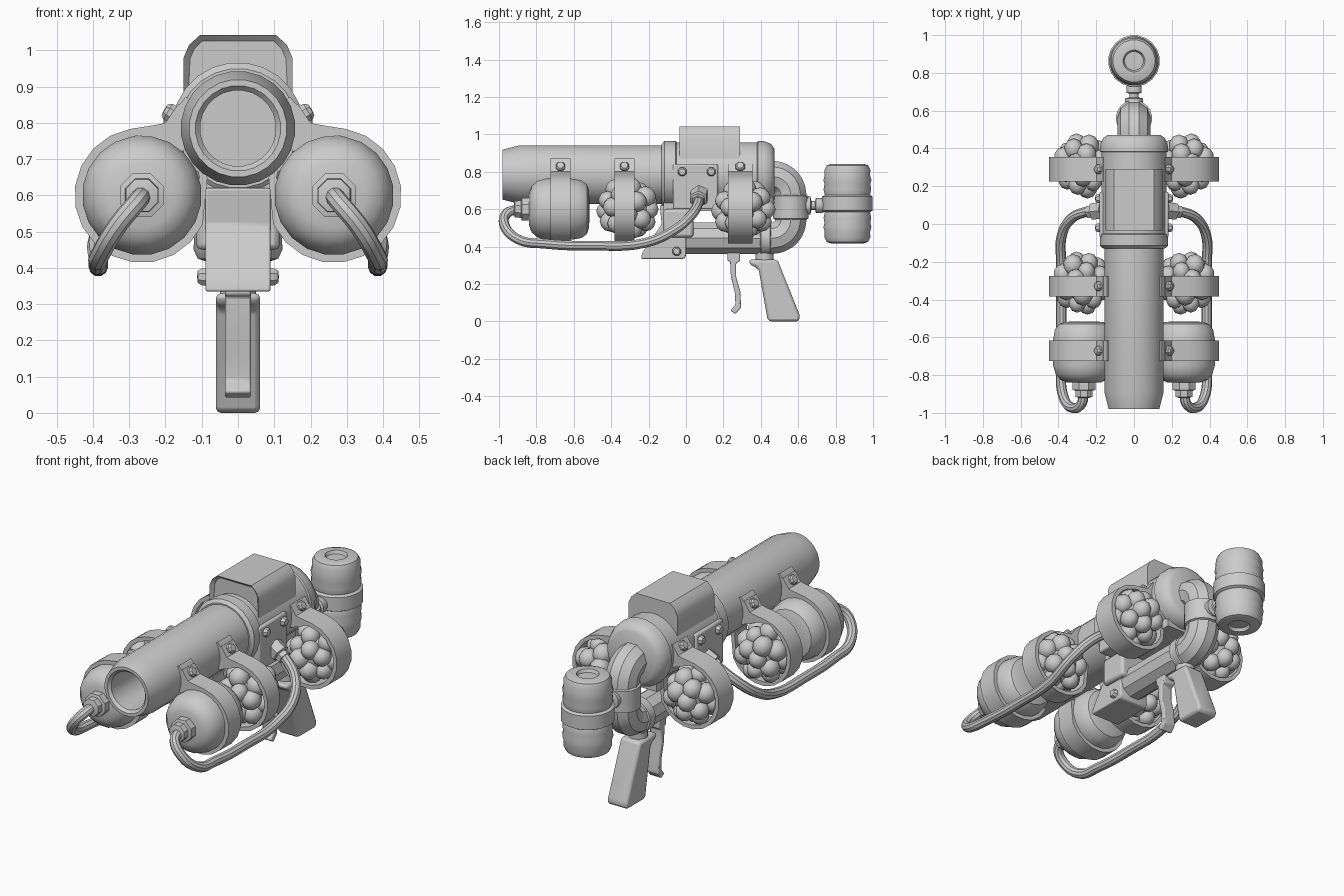
import bpy, bmesh, math, random
from mathutils import Vector

if "Cube" in bpy.data.objects:
    bpy.data.objects.remove(bpy.data.objects["Cube"])

random.seed(4)


def finish(name, bm, bevel=0, mirror=False):
    bmesh.ops.remove_doubles(bm, verts=bm.verts, dist=1e-5)
    bmesh.ops.recalc_face_normals(bm, faces=bm.faces)
    me = bpy.data.meshes.new(name)
    bm.to_mesh(me)
    bm.free()
    ob = bpy.data.objects.new(name, me)
    bpy.context.collection.objects.link(ob)
    if bevel:
        m = ob.modifiers.new("bevel", 'BEVEL')
        m.width, m.segments, m.limit_method = bevel, 2, 'ANGLE'
    if mirror:
        ob.modifiers.new("mirror", 'MIRROR')
    return ob


def lathe(name, profile, loc, axis, segs=20, mirror=False):
    """Revolve (radius, height) pairs about an axis through loc."""
    q = Vector(axis).to_track_quat('Z', 'Y')
    bm = bmesh.new()
    rings = []
    for r, h in profile:
        rings.append([bm.verts.new(Vector(loc) + q @ Vector((
            r * math.cos((i + .5) * math.tau / segs), r * math.sin((i + .5) * math.tau / segs), h)))
            for i in range(segs)])
    for a, b in zip(rings, rings[1:]):
        for i in range(segs):
            j = (i + 1) % segs
            bm.faces.new((a[i], a[j], b[j], b[i]))
    return finish(name, bm, mirror=mirror)


def prism(name, pts, axis, lo, hi, bevel=0, mirror=False, recess=None):
    """Extrude an outline along x (yz points) or y (xz points)."""
    def put(p, t):
        return (t, p[0], p[1]) if axis == 'x' else (p[0], t, p[1])
    bm = bmesh.new()
    a = [bm.verts.new(put(p, lo)) for p in pts]
    b = [bm.verts.new(put(p, hi)) for p in pts]
    front = bm.faces.new(a)
    bm.faces.new(b[::-1])
    for i in range(len(pts)):
        j = (i + 1) % len(pts)
        bm.faces.new((a[i], b[i], b[j], a[j]))
    bmesh.ops.recalc_face_normals(bm, faces=bm.faces)
    if recess:
        bmesh.ops.inset_region(bm, faces=[front], thickness=recess, depth=0)
        bmesh.ops.translate(bm, verts=front.verts, vec=(0, recess, 0))
    return finish(name, bm, bevel, mirror)


def tube(name, pts, radius, mirror=False, res=6):
    cu = bpy.data.curves.new(name, 'CURVE')
    cu.dimensions = '3D'
    cu.bevel_depth, cu.bevel_resolution, cu.resolution_u = radius, 3, res
    cu.use_fill_caps = True
    sp = cu.splines.new('BEZIER')
    sp.bezier_points.add(len(pts) - 1)
    for bp, p in zip(sp.bezier_points, pts):
        bp.co = p
        bp.handle_left_type = bp.handle_right_type = 'AUTO'
    ob = bpy.data.objects.new(name, cu)
    bpy.context.collection.objects.link(ob)
    bpy.ops.object.select_all(action='DESELECT')
    ob.select_set(True)
    bpy.context.view_layer.objects.active = ob
    bpy.ops.object.convert(target='MESH')
    ob = bpy.context.view_layer.objects.active
    if mirror:
        ob.modifiers.new("mirror", 'MIRROR')


def bolt(name, loc, axis, r=.025, mirror=True):
    lathe(name, [(0, -.02), (r, -.02), (r, .006), (r * .7, .016), (0, .018)], loc, axis, 8, mirror)


AX = .785            # barrel axis height
BX, BZ = .265, .6    # side bottle axis

# Hollow barrel and stepped receiver
lathe("barrel", [(0, -.2), (.105, -.2), (.105, -.965), (.118, -.98), (.135, -.98), (.158, -.89),
                 (.158, -.1), (0, -.1)], (0, 0, AX), (0, 1, 0), 24)
lathe("receiver", [(0, -.13), (.165, -.13), (.182, -.115), (.182, -.055), (.174, -.05), (.174, .38),
                   (.182, .385), (.18, .42), (.165, .455), (.14, .472), (0, .472)], (0, 0, AX), (0, 1, 0), 24)

# Raised top housing with a recessed front
prism("top_housing", [(-.15, .85), (.15, .85), (.15, .98), (.135, 1.015), (.105, 1.042), (-.105, 1.042),
                      (-.135, 1.015), (-.15, .98)], 'y', -.035, .29, recess=.018)

# Side plates with bolts
prism("side_plates", [(-.07, .6), (.17, .6), (.17, .84), (-.07, .84)], 'x', -.183, .183, .008)
for y in (-.02, .135):
    bolt("plate_bolts", (.188, y, .8), (1, 0, 0))
prism("receiver_underside", [(-.1, .68), (.1, .68), (.1, .59), (-.1, .59)], 'y', -.12, .4)

# Return pipe looping from the receiver back under the body
arc = [(0, .46 + .1 * math.sin(t), .675 + .1 * math.cos(t)) for t in (0, .5, 1.05, math.pi / 2)]
arc2 = [(0, .46 + .1 * math.cos(t), .545 - .1 * math.sin(t)) for t in (0, .5, 1.05, math.pi / 2)]
tube("return_pipe", [(0, .4, .775)] + arc + arc2 + [(0, .35, .445), (0, -.02, .445)], .088, res=4)
lathe("pipe_collar", [(.085, .545), (.096, .55), (.096, .67), (.085, .675)], (0, .56, 0), (0, 0, 1))
lathe("lower_pipe_ring", [(.08, .395), (.094, .4), (.094, .45), (.08, .455)], (0, 0, .445), (0, 1, 0))

# Front bracket that carries the lower pipe
prism("front_bracket", [(-.24, .335), (-.01, .335), (0, .35), (0, .62), (-.14, .62), (-.13, .52), (-.235, .365)],
      'x', -.09, .09, .006)
prism("bracket_cheeks", [(-.12, .45), (.04, .45), (.04, .6), (-.12, .6)], 'x', -.115, .115, .015)
bolt("bracket_bolts", (.095, -.05, .375), (1, 0, 0))

# Grip and trigger
prism("grip", [(.335, .33), (.49, .33), (.505, .29), (.61, .03), (.605, .003), (.59, 0), (.445, 0), (.435, .015),
               (.39, .27), (.375, .29), (.345, .3)], 'x', -.061, .061, .022)
lathe("grip_stem", [(.05, .31), (.05, .4)], (0, .42, 0), (0, 0, 1), 16)
prism("trigger", [(.22, .37), (.29, .37), (.29, .325), (.268, .31), (.268, .24), (.29, .16), (.295, .075),
                  (.265, .04), (.238, .058), (.264, .09), (.262, .15), (.24, .24), (.236, .32), (.222, .325)],
      'x', -.036, .036, .006)

# Rear canister with ribbed halves, middle band and connecting stub
half = [(.137, 0), (.137, .038), (.122, .046), (.129, .075), (.124, .105), (.13, .125), (.123, .15), (.124, .18),
        (.112, .205), (.09, .212), (.058, .212), (.05, .195), (0, .195)]
lathe("rear_canister", [(r, -h) for r, h in half[::-1]] + half[1:], (0, .863, .63), (0, 0, 1), 20)
lathe("canister_stub", [(.05, .62), (.05, .665), (.025, .67), (.025, .69), (.042, .695), (.042, .725), (.03, .75)],
      (0, 0, .62), (0, 1, 0), 12)

# Front bottles with hexagonal nozzles
lathe("side_bottles", [(0, -.84), (.09, -.838), (.125, -.825), (.152, -.795), (.165, -.75), (.165, -.61),
                       (.156, -.56), (.135, -.53), (.1, -.518), (0, -.515)], (BX, 0, BZ), (0, 1, 0), 20, True)
lathe("bottle_nozzles", [(.065, -.82), (.065, -.878), (.05, -.882), (.048, -.915), (.03, -.92), (0, -.92)],
      (BX, 0, BZ), (0, 1, 0), 8, True)

# Feed hoses from nozzles to side plates
tube("feed_hoses", [(.265, -.89, .6), (.28, -.955, .58), (.33, -.972, .52), (.378, -.9, .44), (.385, -.75, .415),
                    (.385, -.5, .405), (.385, -.22, .42), (.382, -.06, .49), (.33, .03, .57), (.25, .065, .635),
                    (.17, .075, .69)], .027, True)
lathe("hose_fittings", [(0, -.03), (.05, -.03), (.05, .03), (.037, .035), (.037, .06), (0, .06)],
      (.19, .07, .67), (.85, -.1, -.5), 6, True)


# Lumpy clusters held by the straps
def cluster(name, y, n=26):
    bm = bmesh.new()
    geo = bmesh.ops.create_icosphere(bm, subdivisions=2, radius=.13)
    for i in range(n):
        h = 1 - 2 * (i + .5) / n
        a = i * 2.39996
        d = Vector((math.sqrt(1 - h * h) * math.cos(a), h, math.sqrt(1 - h * h) * math.sin(a)))
        lump = bmesh.ops.create_icosphere(bm, subdivisions=2, radius=random.uniform(.05, .06))
        bmesh.ops.translate(bm, verts=lump['verts'], vec=d * random.uniform(.115, .128))
    for v in bm.verts:
        v.co = (v.co.x * .9 + .275, v.co.y + y, v.co.z * .97 + BZ)
    finish(name, bm, mirror=True)


cluster("front_clusters", -.31)
cluster("rear_clusters", .31)

# Straps: a thick ribbon round each bottle, bolted to the barrel
path = [(.135, .865), (.152, .845), (.172, .798), (.215, .785)]
path += [(BX + .175 * math.cos(math.radians(a)), BZ + .175 * math.sin(math.radians(a)))
         for a in range(80, -171, -18)]
path += [(BX - .175 * math.cos(.25), BZ + .05), (.1, .67)]
outer, inner = [], []
for i, p in enumerate(path):
    a, b = Vector(path[max(i - 1, 0)]), Vector(path[min(i + 1, len(path) - 1)])
    t = (b - a).normalized()
    n = Vector((-t.y, t.x)) * .011
    outer.append(tuple(Vector(p) + n))
    inner.append(tuple(Vector(p) - n))
for nm, lo, hi in (("front", -.725, -.617), ("middle", -.383, -.275), ("rear", .225, .355)):
    prism(nm + "_straps", outer + inner[::-1], 'y', lo, hi, mirror=True)
    prism(nm + "_strap_tabs", [(.12, .83), (.165, .852), (.2, .8), (.27, .785), (.27, .765), (.15, .72)],
          'y', lo, hi, mirror=True)
    bolt(nm + "_strap_bolts", (.188, (lo + hi) / 2, .828), (.85, 0, .5), .027)

# Smooth rounded surfaces while keeping hard edges
bpy.ops.object.select_all(action='SELECT')
bpy.context.view_layer.objects.active = bpy.data.objects["barrel"]
bpy.ops.object.shade_smooth_by_angle(angle=math.radians(35))
